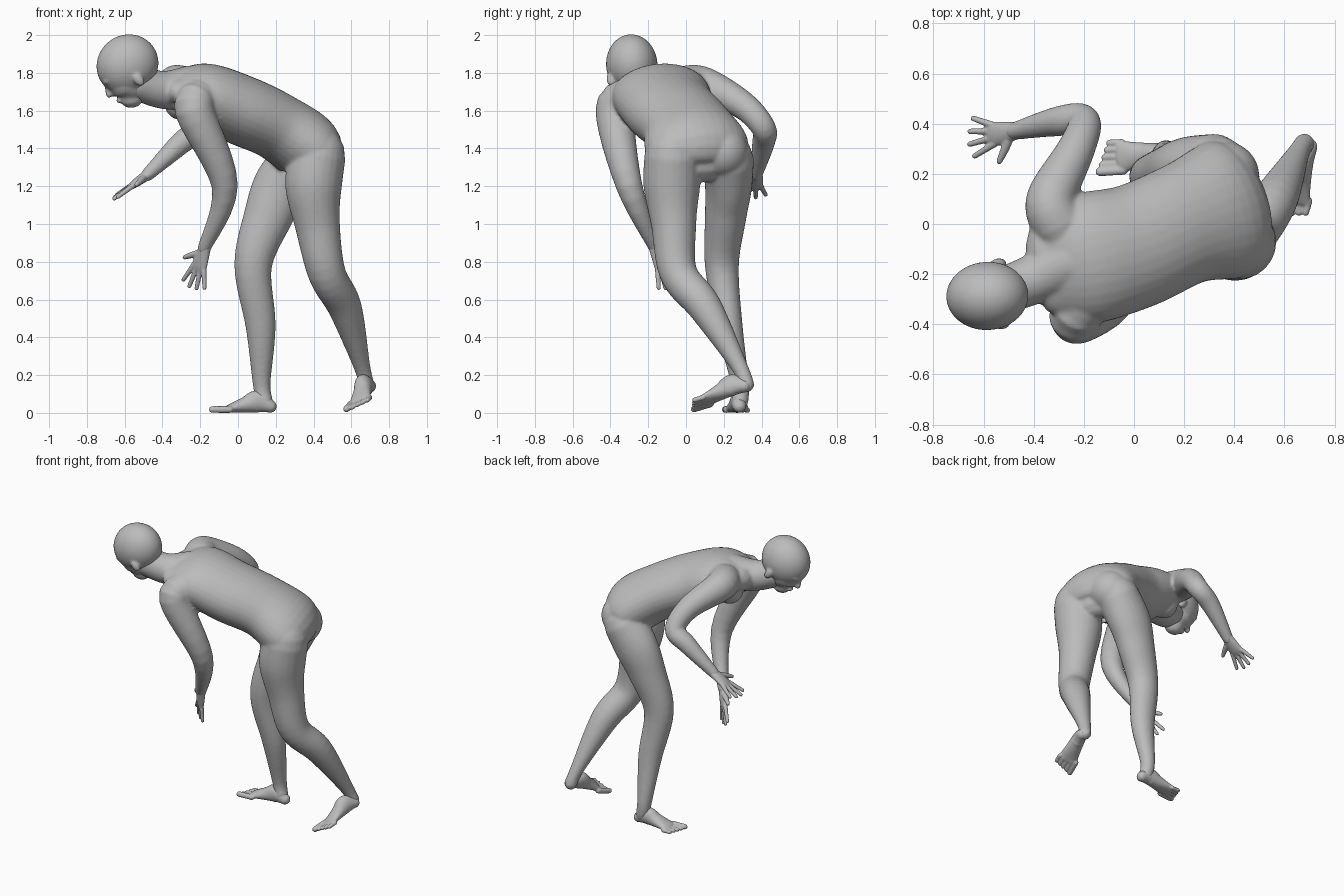
import bpy, bmesh
from math import cos, sin, pi
from mathutils import Vector, Matrix

cube = bpy.data.objects.get("Cube")
if cube:
    bpy.data.objects.remove(cube, do_unlink=True)

# one plain colour for everything
skin = bpy.data.materials.new("plain_grey")
skin.use_nodes = True
grey = (.5, .5, .5, 1)
skin.diffuse_color = grey
for node in skin.node_tree.nodes:
    if node.type == 'BSDF_PRINCIPLED':
        node.inputs["Base Color"].default_value = grey


def smooth_path(stations, steps=6):
    """Catmull-Rom samples through stations (x, y, z, half width[, half depth])."""
    points = [Vector((*s[:4], s[-1])) for s in stations]
    padded = [points[0], *points, points[-1]]
    samples = []
    for before, start, end, after in zip(padded, points, points[1:], padded[3:]):
        leave, arrive = (end - before) / 2, (after - start) / 2
        for k in range(steps):
            t = k / steps
            blend = t * t * (3 - 2 * t)
            samples.append(start.lerp(end, blend) + leave * t * (1 - t) ** 2 - arrive * t * t * (1 - t))
    return samples + [points[-1]]


def dome(row, sign):
    """Shrinking rings that round off the end of a tube."""
    centre, tangent, width, depth = row
    reach = tangent * sign * min(width, depth)
    return [(centre + reach * sin(q), tangent, width * cos(q), depth * cos(q)) for q in (.5, 1, 1.3)]


def loft(bm, stations, side=(0, 1, 0), sides=24):
    """Round-ended elliptical tube; half widths are measured along side."""
    side = Vector(side)
    samples = smooth_path(stations)
    centres = [Vector(s[:3]) for s in samples]
    rows = []
    for i, sample in enumerate(samples):
        ahead = centres[min(i + 1, len(centres) - 1)]
        behind = centres[max(i - 1, 0)]
        rows.append((centres[i], (ahead - behind).normalized(), sample[3], sample[4]))
    rows = dome(rows[0], -1)[::-1] + rows + dome(rows[-1], 1)
    rings = []
    for centre, tangent, width, depth in rows:
        across = (side - tangent * side.dot(tangent)).normalized()
        normal = tangent.cross(across)
        angles = [2 * pi * k / sides for k in range(sides)]
        rings.append([bm.verts.new(centre + across * width * cos(q) + normal * depth * sin(q))
                      for q in angles])
    for ring, following in zip(rings, rings[1:]):
        for k in range(sides):
            bm.faces.new((ring[k - 1], ring[k], following[k], following[k - 1]))
    bm.faces.new(rings[0][::-1])
    bm.faces.new(rings[-1])


def ball(bm, centre, radii):
    shape = Matrix.Translation(centre) @ Matrix.Diagonal((*radii, 1))
    bmesh.ops.create_icosphere(bm, subdivisions=4, radius=1, matrix=shape)


def finish(bm, name, voxel, smoothing):
    """Fuse the overlapping forms of one part into a continuous skin."""
    bmesh.ops.recalc_face_normals(bm, faces=bm.faces)
    mesh = bpy.data.meshes.new(name)
    bm.to_mesh(mesh)
    bm.free()
    mesh.materials.append(skin)
    mesh.shade_smooth()
    part = bpy.data.objects.new(name, mesh)
    bpy.context.collection.objects.link(part)
    fuse = part.modifiers.new("fuse", 'REMESH')
    fuse.mode = 'VOXEL'
    fuse.voxel_size = voxel
    fuse.use_smooth_shade = True
    soften = part.modifiers.new("soften", 'SMOOTH')
    soften.factor = .5
    soften.iterations = smoothing
    return part


def frame(forward, sideways):
    """Unit forward, sideways and upward vectors."""
    ahead = Vector(forward).normalized()
    across = Vector(sideways)
    across = (across - ahead * across.dot(ahead)).normalized()
    up = ahead.cross(across)
    return ahead, across, (up if up.z > 0 else -up)


# torso, from seat to base of neck
body = bmesh.new()
loft(body, [(.39, .07, 1.32, .21, .1), (.37, .06, 1.4, .28, .18), (.2, 0, 1.52, .245, .18),
            (0, -.09, 1.61, .25, .185), (-.2, -.14, 1.69, .26, .165), (-.34, -.17, 1.71, .2, .085)],
     side=(.3, -.9, -.1), sides=32)

# seat and chest muscles
for centre, radius in (((.42, -.07, 1.38), .14), ((.36, .19, 1.38), .14),
                       ((-.26, -.25, 1.63), .08), ((-.3, -.06, 1.64), .09)):
    ball(body, centre, [radius] * 3)

# neck
loft(body, [(-.25, -.15, 1.72, .12), (-.4, -.22, 1.71, .1), (-.53, -.27, 1.75, .095)])

# lowered arm: shoulder, elbow, wrist
loft(body, [(-.18, -.28, 1.67, .1), (-.23, -.375, 1.6, .105), (-.07, -.3, 1.2, .07), (-.18, -.16, .87, .035)])

# reaching arm: shoulder, elbow, wrist
loft(body, [(-.3, 0, 1.73, .11), (-.33, .1, 1.73, .1), (-.23, .3, 1.63, .075),
            (-.2, .41, 1.51, .065), (-.3, .41, 1.43, .06), (-.48, .37, 1.26, .035)],
     side=(1, 0, -1))

# planted leg: hip, thigh, knee, calf, ankle
loft(body, [(.32, .22, 1.34, .14), (.23, .225, 1.2, .125, .15), (.16, .21, 1.04, .11, .13),
            (.08, .19, .78, .09, .1), (.12, .23, .46, .07, .08), (.125, .285, .16, .048),
            (.14, .285, .06, .045)])

# trailing leg: hip, thigh, knee, calf, ankle
loft(body, [(.42, -.07, 1.36, .15), (.4, -.075, 1.2, .15), (.42, -.065, 1, .12), (.47, -.04, .74, .1),
            (.565, .1, .56, .09), (.655, .28, .25, .045), (.68, .32, .15, .042)])
finish(body, "body", voxel=.01, smoothing=6)

# head, shaped facing +x, then tipped forward: skull, face, nose, lips
head = bmesh.new()
ball(head, (0, 0, 0), (.167, .136, .158))
loft(head, [(.04, 0, 0, .11, .115), (.06, 0, -.07, .105, .1), (.07, 0, -.12, .085, .088),
            (.085, 0, -.15, .058, .067)])
loft(head, [(.145, 0, -.01, .013), (.172, 0, -.068, .018)])
ball(head, (.146, 0, -.125), (.018, .028, .014))
for mirror in (-1, 1):
    ball(head, (.125, mirror * .045, 0), (.035, .04, .018))     # brow
    ball(head, (0, mirror * .12, -.085), (.026, .022, .042))    # ear
skull = finish(head, "head", voxel=.008, smoothing=3)
face, crown, _ = frame((-.8, 0, -.6), (-.6, -.1, .8))
turn = Matrix((face, crown.cross(face), crown)).transposed().to_4x4()
skull.matrix_world = Matrix.Translation((-.585, -.287, 1.843)) @ turn


def hand(name, wrist, forward, to_little):
    """Palm, four fanned fingers and a thumb."""
    bm = bmesh.new()
    ahead, across, up = frame(forward, to_little)

    def at(along, off, *radii):
        return (*(Vector(wrist) + ahead * along + across * off), *radii)

    loft(bm, [at(-.02, 0, .034, .03), at(.08, 0, .048, .022), at(.115, 0, .046, .015)], across)
    for i, length in enumerate((.105, .12, .11, .085)):
        off = (i - 1.5) * .025
        loft(bm, [at(.1, off, .0145), at(.1 + length, off * 2, .011)], across)
    loft(bm, [at(.025, -.02, .02), at(.055, -.065, .017), at(.09, -.11, .012)], up)
    finish(bm, name, voxel=.005, smoothing=2)


hand("lowered_hand", (-.18, -.16, .86), forward=(-.3, .35, -1), to_little=(.75, -.65, 0))
hand("reaching_hand", (-.48, .37, 1.26), forward=(-1, -.15, -.7), to_little=(0, 1, .1))


def foot(name, heel, forward, to_little):
    """Heel, instep, ball and five toes resting on a flat sole."""
    bm = bmesh.new()
    ahead, across, up = frame(forward, to_little)

    def at(along, off, lift, width):
        return (*(Vector(heel) + ahead * along + across * off + up * lift), width, lift)

    loft(bm, [at(.035, 0, .035, .036), at(.1, 0, .06, .044), at(.17, 0, .042, .05),
              at(.26, 0, .02, .064)], across)
    for toe in range(5):
        radius = .0135 if toe else .018
        off = (toe - 2) * .028
        loft(bm, [at(.25, off, radius, radius), at(.345 - .011 * toe, off, radius, radius)], across)
    finish(bm, name, voxel=.006, smoothing=2)


foot("planted_foot", (.205, .285, 0), forward=(-1, -.06, 0), to_little=(0, 1, 0))
foot("trailing_foot", (.72, .345, .12), forward=(-.28, -1, -.3), to_little=(.9, -.1, .4))
